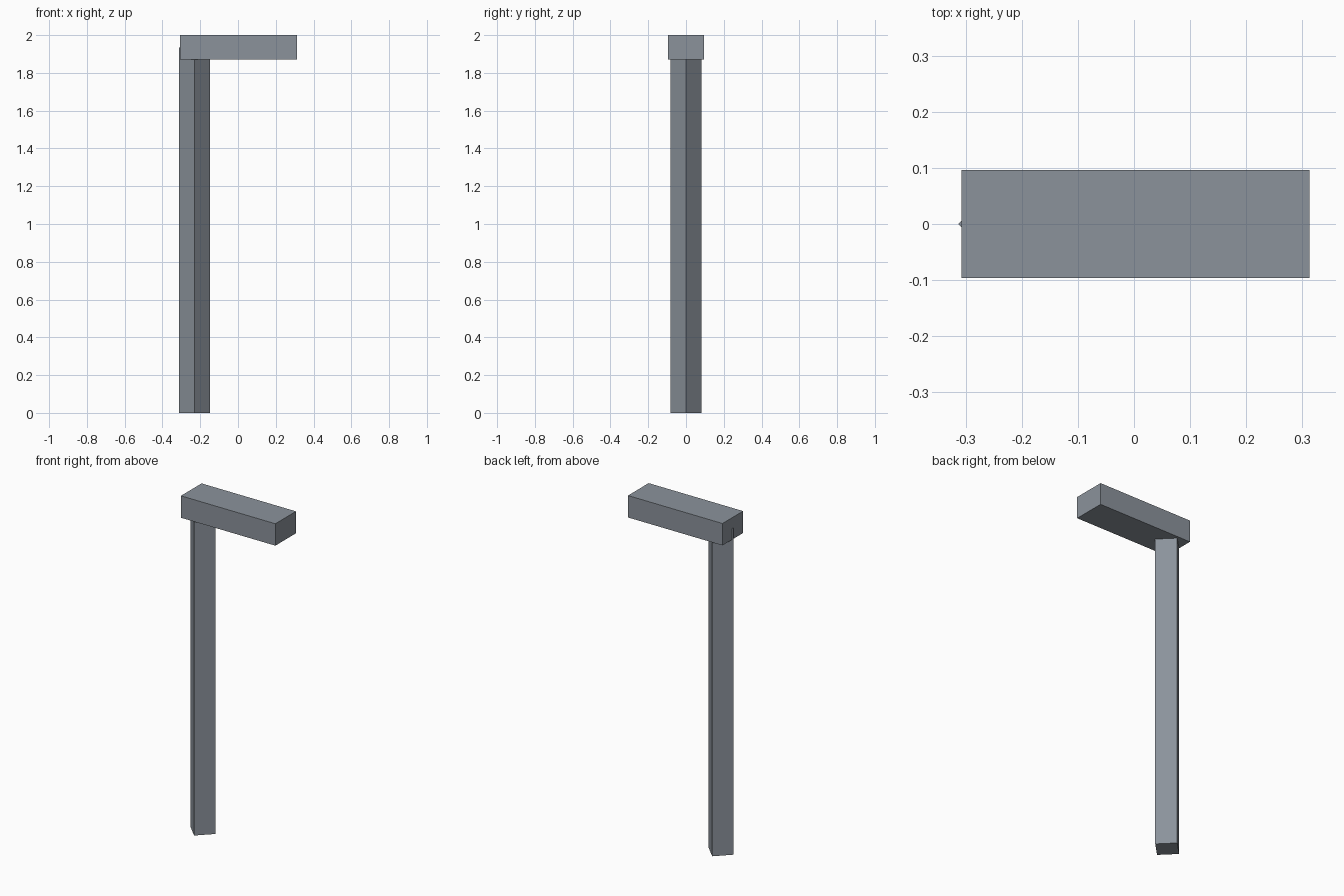
import bpy
import math

if "Cube" in bpy.data.objects:
    bpy.data.objects.remove(bpy.data.objects["Cube"])

# One flat blue-grey for both parts
grey = bpy.data.materials.new("blue grey")
grey.diffuse_color = (0.26, 0.29, 0.33, 1.0)
grey.use_nodes = True
grey.node_tree.nodes["Principled BSDF"].inputs["Base Color"].default_value = grey.diffuse_color

# Four-sided post, corners pointing along x and y, running up into the arm
POST_TOP = 1.935
bpy.ops.mesh.primitive_cylinder_add(vertices=4, radius=0.083, depth=POST_TOP,
                                    location=(-0.23, 0, POST_TOP / 2))
post = bpy.context.object
post.name = "post"
post.data.materials.append(grey)

# Horizontal arm overhanging to one side
bpy.ops.mesh.primitive_cube_add(size=1, location=(0.003, 0, 1.935))
arm = bpy.context.object
arm.name = "arm"
arm.scale = (0.62, 0.193, 0.13)
bpy.ops.object.transform_apply(location=False, rotation=False, scale=True)
arm.data.materials.append(grey)
